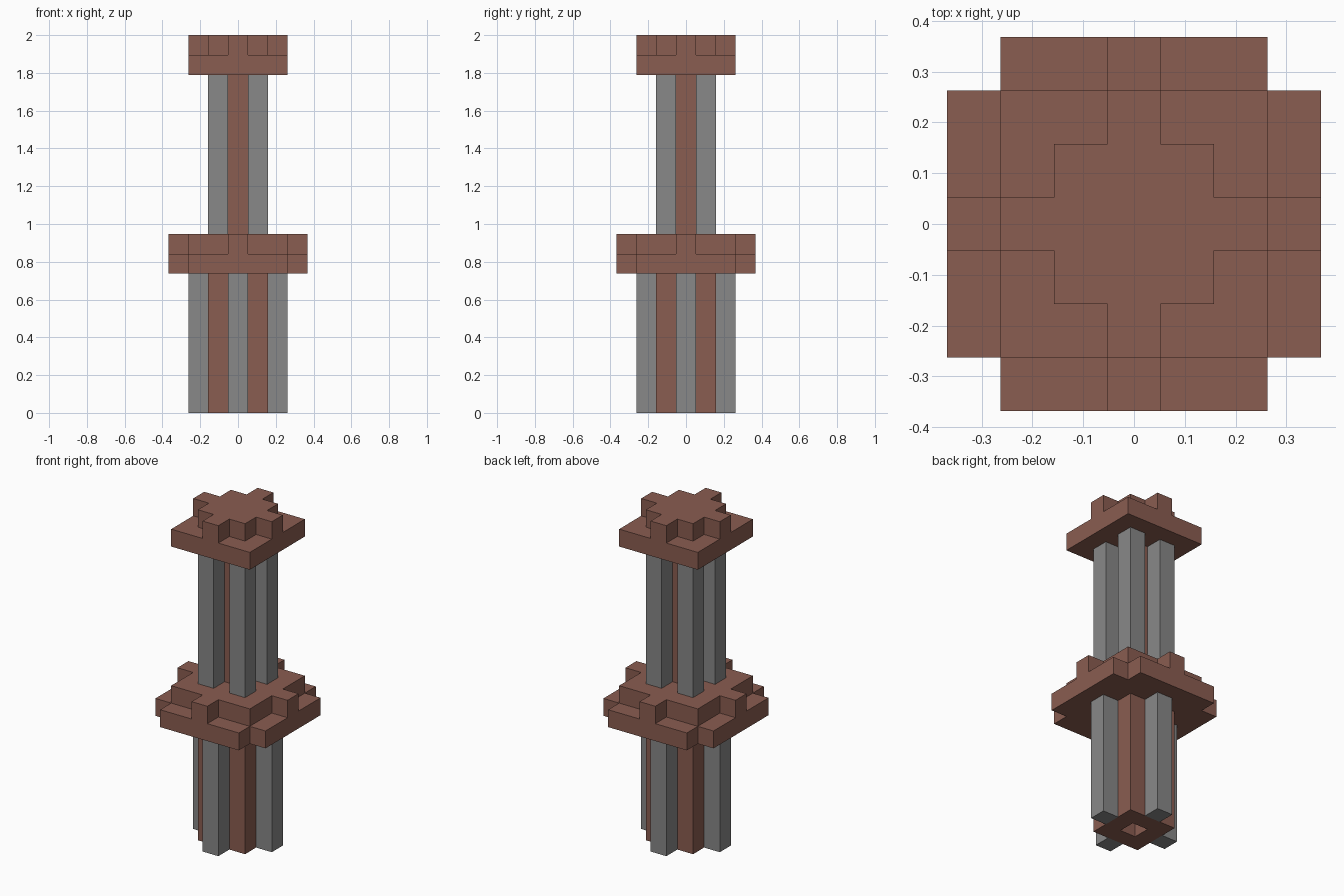
import bpy, bmesh
from mathutils import Vector

if "Cube" in bpy.data.objects:
    bpy.data.objects.remove(bpy.data.objects["Cube"], do_unlink=True)

U = 2 / 19  # one block


def material(name, color):
    m = bpy.data.materials.new(name)
    m.use_nodes = True
    m.diffuse_color = color
    m.node_tree.nodes["Principled BSDF"].inputs["Base Color"].default_value = color
    return m


brown = material("reddish brown", (0.254, 0.109, 0.082, 1))
grey = material("mid grey", (0.246, 0.246, 0.246, 1))


def quarter_turns(points):
    """Repeat a corner's points around the four quadrants."""
    ring = []
    for _ in range(4):
        ring += points
        points = [(-y, x) for x, y in points]
    return ring


def prism(name, corner, z0, z1, mat, centre=(0, 0), hole=None):
    """Extrude a four-fold outline, optionally hollow; all sizes in blocks."""
    bm = bmesh.new()

    def ring(points):
        return [bm.verts.new(Vector((x + centre[0], y + centre[1], z0)) * U)
                for x, y in quarter_turns(points)]

    outer = ring(corner)
    if hole:
        inner = ring(hole)
        n = len(outer)
        faces = [bm.faces.new((outer[i], outer[(i + 1) % n], inner[(i + 1) % n], inner[i]))
                 for i in range(n)]
    else:
        faces = [bm.faces.new(outer)]
    top = bmesh.ops.extrude_face_region(bm, geom=faces, use_keep_orig=True)
    moved = [v for v in top["geom"] if isinstance(v, bmesh.types.BMVert)]
    bmesh.ops.translate(bm, verts=moved, vec=(0, 0, (z1 - z0) * U))
    bmesh.ops.recalc_face_normals(bm, faces=bm.faces)
    mesh = bpy.data.meshes.new(name)
    bm.to_mesh(mesh)
    bm.free()
    mesh.materials.append(mat)
    obj = bpy.data.objects.new(name, mesh)
    bpy.context.collection.objects.link(obj)
    return obj


def square(half):
    return [(half, half)]


def square_with_tabs(half):
    """Square with a one-block tab in the middle of each side."""
    return [(half + 1, 0.5), (half, 0.5), (half, half), (0.5, half), (0.5, half + 1)]


# Lower pillar: hollow core with a rib on each side
prism("lower_core", square(1.5), 0, 7, brown, hole=square(0.5))
for i, pos in enumerate(quarter_turns([(2, 0)])):
    prism(f"lower_rib_{i + 1}", square(0.5), 0, 7, grey, pos)

# Collar: notched slab under a tabbed slab
prism("collar_base", [(3.5, 2.5), (2.5, 2.5), (2.5, 3.5)], 7, 8, brown)
prism("collar_top", square_with_tabs(2.5), 8, 9, brown)

# Upper pillar: slim core with a post at each corner
prism("upper_core", square(0.5), 9, 17, brown)
for i, pos in enumerate(quarter_turns([(1, 1)])):
    prism(f"upper_post_{i + 1}", square(0.5), 9, 17, grey, pos)

# Cap: square slab under a tabbed slab
prism("cap_base", square(2.5), 17, 18, brown)
prism("cap_top", square_with_tabs(1.5), 18, 19, brown)
